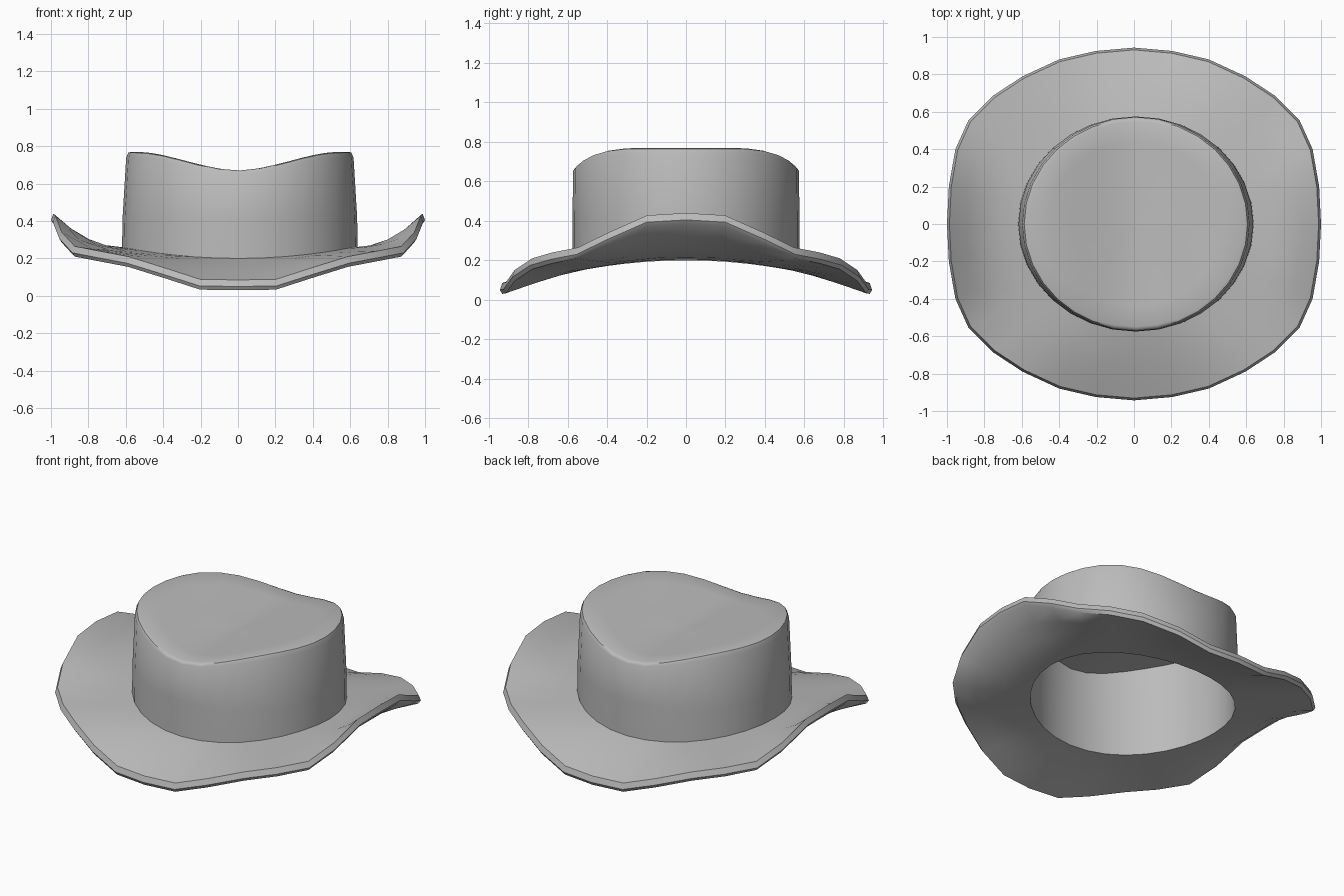
import bpy
import math

SIDES = 32
THICK = 0.055

cube = bpy.data.objects.get("Cube")
if cube:
    bpy.data.objects.remove(cube, do_unlink=True)

felt = bpy.data.materials.new("grey felt")
felt.use_nodes = True
GREY = (0.5, 0.5, 0.5, 1)
felt.diffuse_color = GREY
felt.node_tree.nodes["Principled BSDF"].inputs["Base Color"].default_value = GREY

# One quarter of the brim edge, from the side to the back: x, y, z
QUARTER = [(1, 0, .44), (.99, .2, .428), (.955, .4, .34), (.885, .555, .265),
           (.755, .685, .24), (.595, .79, .21), (.4, .88, .15),
           (.205, .925, .088), (0, .943, .085)]
HALF = QUARTER + [(-x, y, z) for x, y, z in QUARTER[-2::-1]]
EDGE = HALF + [(x, -y, z) for x, y, z in HALF[-2:0:-1]]


def ellipse(rx, ry, height, cx=0.01):
    """Ring of points whose height is a function of x and y."""
    ring = []
    for k in range(SIDES):
        a = math.tau * k / SIDES
        x, y = cx + rx * math.cos(a), ry * math.sin(a)
        ring.append((x, y, height(x, y)))
    return ring


def crown_top(x, y):
    """Top dips in a lengthwise valley."""
    t = min(abs(x) / 0.55, 1)
    return 0.67 + 0.1 * t * t * (3 - 2 * t)


def brim_base(x, y):
    return 0.2 + 0.06 * min(abs(x) / 0.62, 1) ** 2


def shoulder(x, y):
    return crown_top(x, y) - 0.015 - 0.03 * abs(x)


def loft(name, rings, cap_start=False, cap_end=False):
    """Join rings of points into a smooth-shaded surface."""
    verts = [p for ring in rings for p in ring]
    faces = []
    for i in range(len(rings) - 1):
        a, b = i * SIDES, (i + 1) * SIDES
        for k in range(SIDES):
            n = (k + 1) % SIDES
            faces.append((a + k, a + n, b + n, b + k))
    if cap_start:
        faces.append(tuple(reversed(range(SIDES))))
    if cap_end:
        last = len(verts) - SIDES
        faces.append(tuple(range(last, last + SIDES)))
    mesh = bpy.data.meshes.new(name)
    mesh.from_pydata(verts, [], faces)
    mesh.materials.append(felt)
    obj = bpy.data.objects.new(name, mesh)
    bpy.context.collection.objects.link(obj)
    bpy.ops.object.select_all(action='DESELECT')
    obj.select_set(True)
    bpy.context.view_layer.objects.active = obj
    bpy.ops.object.shade_smooth_by_angle(angle=math.radians(40))
    return obj


def brim_ring(inner, t, drop=0):
    """Ring between the crown base and the edge; the sides curl upward."""
    ring = []
    for (x0, y0, z0), (x1, y1, z1) in zip(inner, EDGE):
        x1, y1 = x1 * 0.987, y1 * 0.987
        bend = t ** (2 if z1 > z0 else 1.15)
        ring.append((x0 + (x1 - x0) * t, y0 + (y1 - y0) * t,
                     z0 + (z1 - z0) * bend - drop))
    return ring


# Brim: underside outward, round the edge, then the top inward
STEPS = [0, 0.25, 0.5, 0.75, 1]
base = ellipse(0.63, 0.575, brim_base)
hole = ellipse(0.605, 0.555, brim_base)
rings = [brim_ring(hole, t, THICK) for t in STEPS]
rings.append([(x, y, z - 0.035) for x, y, z in EDGE])
rings += [brim_ring(base, t) for t in reversed(STEPS)]
loft("brim", rings)

# Crown: wall, rounded shoulder, then the dipped top
rings = [base,
         ellipse(0.627, 0.575, lambda x, y: 0.42),
         ellipse(0.608, 0.572, shoulder),
         ellipse(0.597, 0.563, lambda x, y: crown_top(x, y) - 0.005)]
rings += [ellipse(0.58 * s, 0.55 * s, crown_top) for s in (1, 0.8, 0.6, 0.4, 0.2, 0.03)]
loft("crown", rings, cap_end=True)


# Lining: hollow inside of the crown, down to the opening
def ceiling(x, y):
    return crown_top(x, y) - 0.025


rings = [ellipse(0.59 * s, 0.55 * s, ceiling) for s in (0.03, 0.2, 0.4, 0.6, 0.8, 1)]
rings.append(ellipse(0.605, 0.555, lambda x, y: 0.42))
rings.append(brim_ring(hole, 0, THICK))
loft("crown_lining", rings, cap_start=True)
